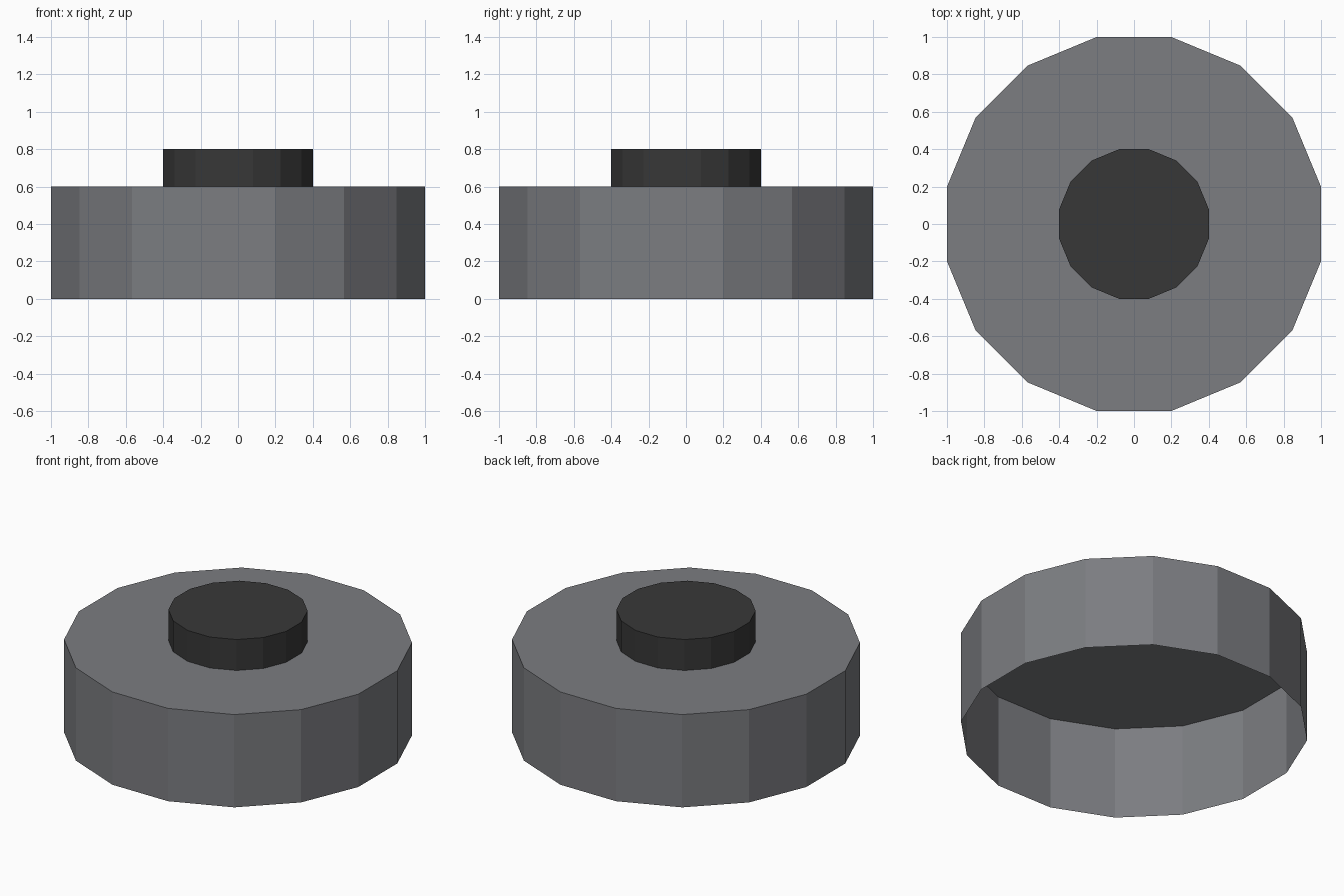
import bpy, bmesh, math
from mathutils import Matrix

cube = bpy.data.objects.get("Cube")
if cube:
    bpy.data.objects.remove(cube, do_unlink=True)

SIDES = 16


def make_material(name, color):
    mat = bpy.data.materials.new(name)
    mat.use_nodes = True
    mat.diffuse_color = color
    mat.node_tree.nodes["Principled BSDF"].inputs["Base Color"].default_value = color
    return mat


def open_drum(name, half_width, bottom, top, mat):
    """Flat-sided drum with a closed top and an open underside."""
    bm = bmesh.new()
    radius = half_width / math.cos(math.pi / SIDES)
    bmesh.ops.create_cone(
        bm, cap_ends=True, segments=SIDES, radius1=radius, radius2=radius,
        depth=top - bottom, matrix=Matrix.Translation((0, 0, (top + bottom) / 2)))
    # Turn so that flat sides face along the axes
    first = bm.verts[:][0].co
    angle = math.pi / SIDES - math.atan2(first.y, first.x)
    bmesh.ops.rotate(bm, verts=bm.verts, matrix=Matrix.Rotation(angle, 3, "Z"))
    bm.normal_update()
    under = [f for f in bm.faces if f.normal.z < -0.5]
    bmesh.ops.delete(bm, geom=under, context="FACES_ONLY")
    mesh = bpy.data.meshes.new(name)
    bm.to_mesh(mesh)
    bm.free()
    mesh.materials.append(mat)
    obj = bpy.data.objects.new(name, mesh)
    bpy.context.collection.objects.link(obj)
    return obj


grey = make_material("mid_grey", (0.2, 0.205, 0.22, 1))
charcoal = make_material("charcoal", (0.039, 0.039, 0.039, 1))

# Hollow base shell and the raised button on top
open_drum("base_shell", 1.0, 0.0, 0.6, grey)
open_drum("top_button", 0.4, 0.6, 0.8, charcoal)
